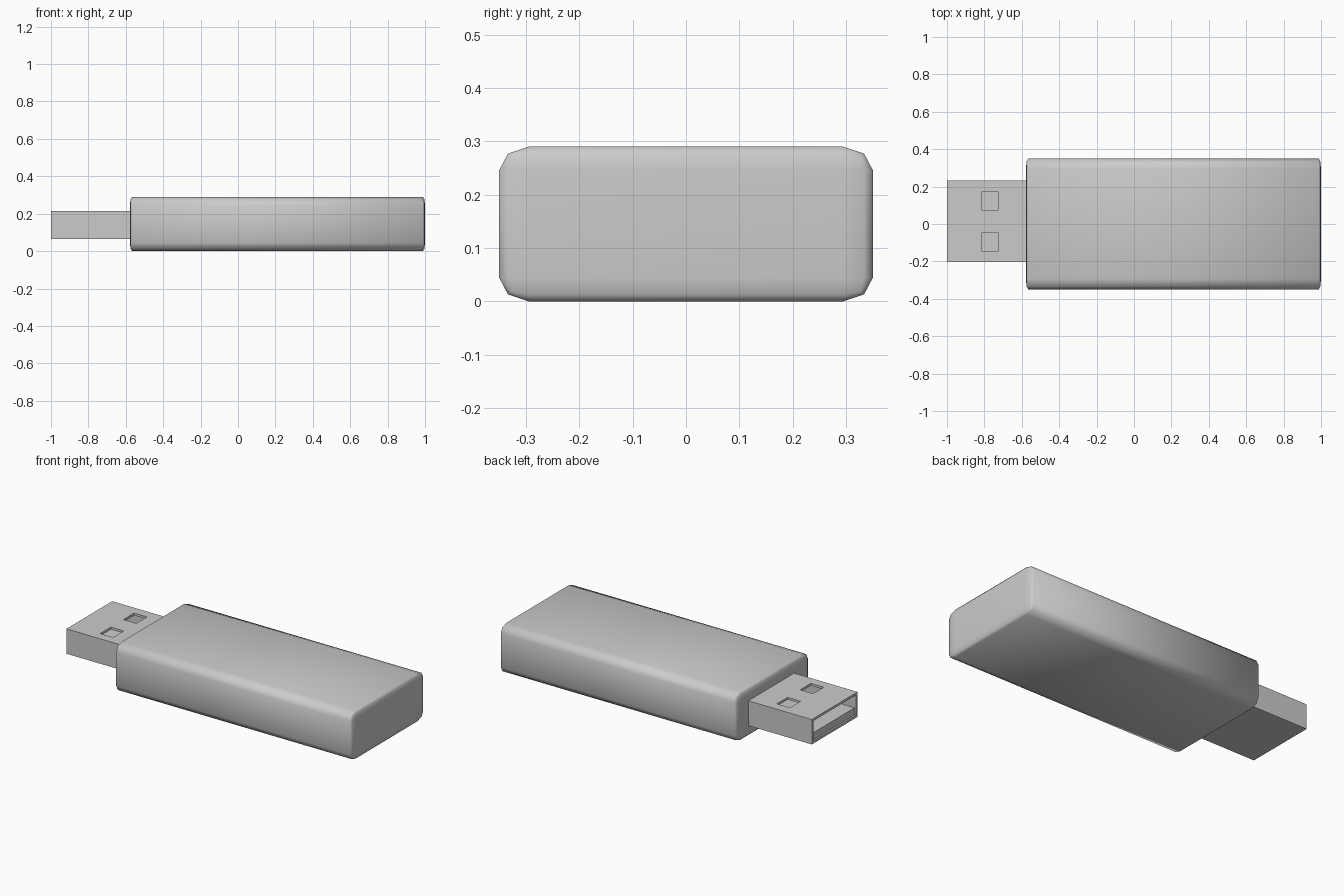
import bpy, bmesh, math
from mathutils import Vector

if "Cube" in bpy.data.objects:
    bpy.data.objects.remove(bpy.data.objects["Cube"])


def box(name, lo, hi, radii=None):
    """Box between two corners; radii gives a per-axis rounding of its edges."""
    lo, hi = Vector(lo), Vector(hi)
    size = hi - lo
    r = Vector(radii or (1, 1, 1))
    bm = bmesh.new()
    bmesh.ops.create_cube(bm, size=1)
    bmesh.ops.scale(bm, verts=bm.verts, vec=[s / k for s, k in zip(size, r)])
    if radii:
        bmesh.ops.bevel(bm, geom=bm.edges[:], offset=1, segments=2,
                        profile=0.5, affect='EDGES')
    bmesh.ops.scale(bm, verts=bm.verts, vec=r)
    bmesh.ops.translate(bm, verts=bm.verts, vec=(lo + hi) / 2)
    mesh = bpy.data.meshes.new(name)
    bm.to_mesh(mesh)
    bm.free()
    obj = bpy.data.objects.new(name, mesh)
    bpy.context.collection.objects.link(obj)
    return obj


def cut(obj, lo, hi):
    """Subtract a box from obj and discard the cutter."""
    cutter = box("cutter", lo, hi)
    cutter.hide_render = True
    mod = obj.modifiers.new("cut", 'BOOLEAN')
    mod.operation, mod.solver, mod.object = 'DIFFERENCE', 'EXACT', cutter
    bpy.context.view_layer.objects.active = obj
    bpy.ops.object.modifier_apply(modifier=mod.name)
    bpy.data.objects.remove(cutter)


# Rounded casing
casing = box("casing", (-0.578, -0.35, 0), (1.0, 0.35, 0.29), (0.012, 0.056, 0.044))
bpy.ops.object.select_all(action='DESELECT')
casing.select_set(True)
bpy.context.view_layer.objects.active = casing
bpy.ops.object.shade_smooth_by_angle(angle=math.radians(60))

# Hollow plug shell, open at the tip
wall = 0.014
shell = box("plug_shell", (-1.0, -0.203, 0.065), (-0.56, 0.232, 0.215))
cut(shell, (-1.1, -0.203 + wall, 0.065 + wall), (-0.58, 0.232 - wall, 0.215 - wall))

# Two square windows in the top of the shell
for y in (-0.097, 0.124):
    cut(shell, (-0.814, y - 0.051, 0.17), (-0.728, y + 0.051, 0.25))

# Contact tongue inside the shell
box("contact_tongue", (-0.99, -0.189, 0.078), (-0.57, 0.218, 0.122))
